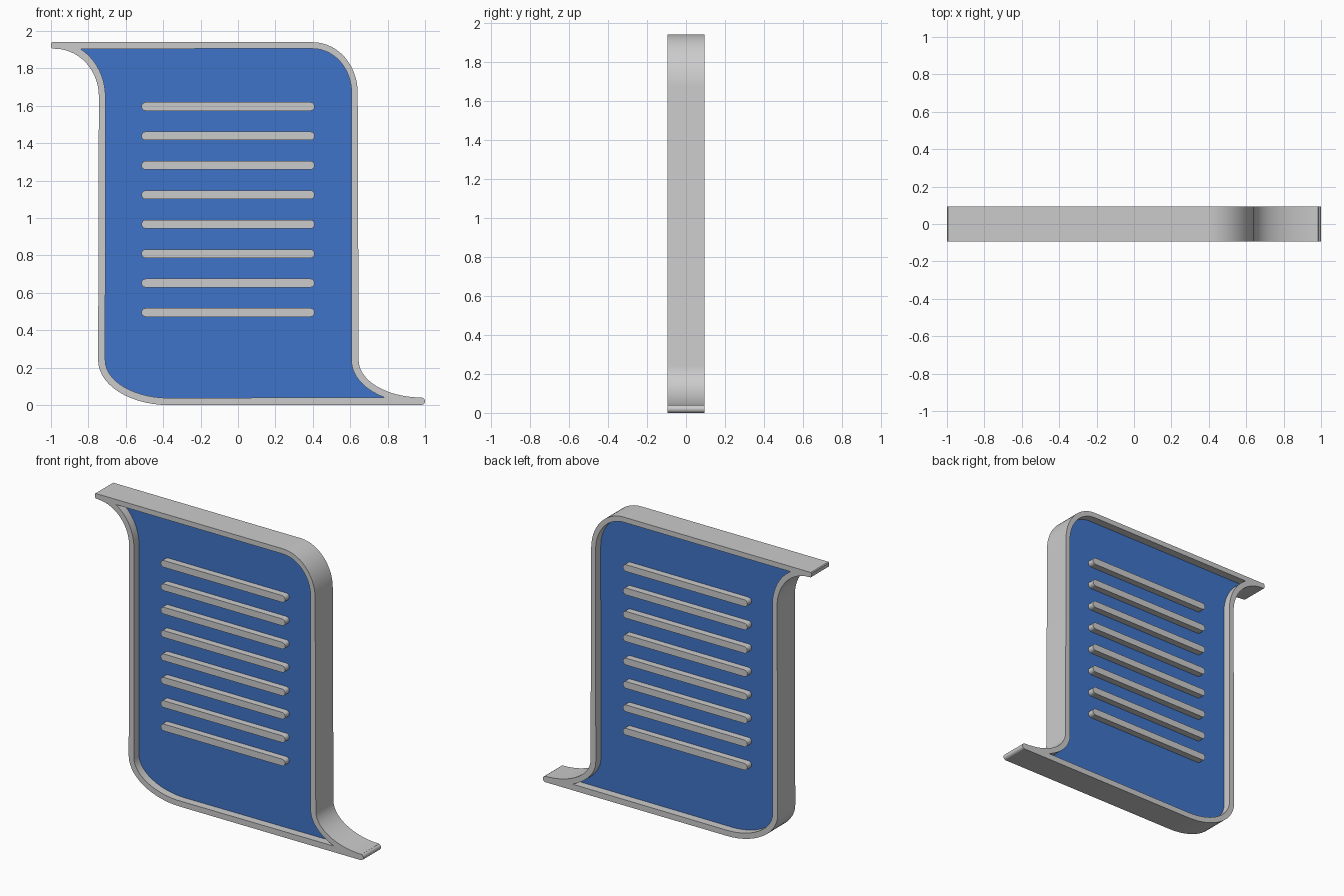
import bpy, bmesh
from math import sin, cos, radians

if "Cube" in bpy.data.objects:
    bpy.data.objects.remove(bpy.data.objects["Cube"])


def arc(cx, cz, a, b, start, end, n=14):
    """Points on an elliptical arc in the front (x, z) plane."""
    pts = []
    for i in range(n + 1):
        t = radians(start + (end - start) * i / n)
        pts.append((cx + a * cos(t), cz + b * sin(t)))
    return pts


def plate(name, outlines, half_depth, material=None):
    """Extrude closed outlines along y; an inner outline becomes a hole."""
    curve = bpy.data.curves.new(name, 'CURVE')
    curve.dimensions = '2D'
    curve.fill_mode = 'BOTH'
    curve.extrude = half_depth
    for pts in outlines:
        spline = curve.splines.new('POLY')
        spline.points.add(len(pts) - 1)
        for p, (x, z) in zip(spline.points, pts):
            p.co = (x, z, 0, 1)
        spline.use_cyclic_u = True
    obj = bpy.data.objects.new(name, curve)
    bpy.context.collection.objects.link(obj)
    obj.rotation_euler.x = radians(90)
    bpy.ops.object.select_all(action='DESELECT')
    obj.select_set(True)
    bpy.context.view_layer.objects.active = obj
    bpy.ops.object.convert(target='MESH')
    obj = bpy.context.object
    bm = bmesh.new()
    bm.from_mesh(obj.data)
    bmesh.ops.remove_doubles(bm, verts=bm.verts, dist=0.0002)
    bmesh.ops.recalc_face_normals(bm, faces=bm.faces)
    bm.to_mesh(obj.data)
    bm.free()
    bpy.ops.object.shade_smooth_by_angle(angle=radians(30))
    if material:
        obj.data.materials.clear()
        obj.data.materials.append(material)
    return obj


blue = bpy.data.materials.new("blue")
blue.diffuse_color = (0.051, 0.174, 0.578, 1)
blue.use_nodes = True
blue.node_tree.nodes["Principled BSDF"].inputs["Base Color"].default_value = blue.diffuse_color

# Outlines, clockwise from the top left; two corners flare outwards
outer = ([(-1.0, 1.935), (-0.995, 1.94)]
         + arc(0.40, 1.67, 0.24, 0.27, 90, 0)
         + arc(0.985, 0.24, 0.34, 0.20, 180, 270)
         + arc(0.98, 0.02, 0.02, 0.02, 75, -90, 6)
         + arc(-0.37, 0.24, 0.378, 0.24, 270, 180)
         + arc(-0.98, 1.65, 0.236, 0.255, 0, 90)
         + [(-0.995, 1.907), (-1.0, 1.915)])
inner = (arc(0.40, 1.67, 0.207, 0.235, 90, 0)
         + arc(0.98, 0.24, 0.374, 0.235, 180, 238)
         + arc(-0.37, 0.24, 0.34, 0.202, 270, 180)
         + arc(-0.98, 1.65, 0.271, 0.295, 0, 59.8))

# Rim and recessed panel
plate("frame", [outer, inner], 0.094)
plate("panel", [inner], 0.04, blue)

# Rounded slats standing out on both faces
for i in range(8):
    z = 0.495 + i * 0.1573
    slat = (arc(0.387, z, 0.023, 0.023, 90, -90, 10)
            + arc(-0.493, z, 0.023, 0.023, 270, 90, 10))
    plate(f"slat_{i + 1}", [slat], 0.085)
